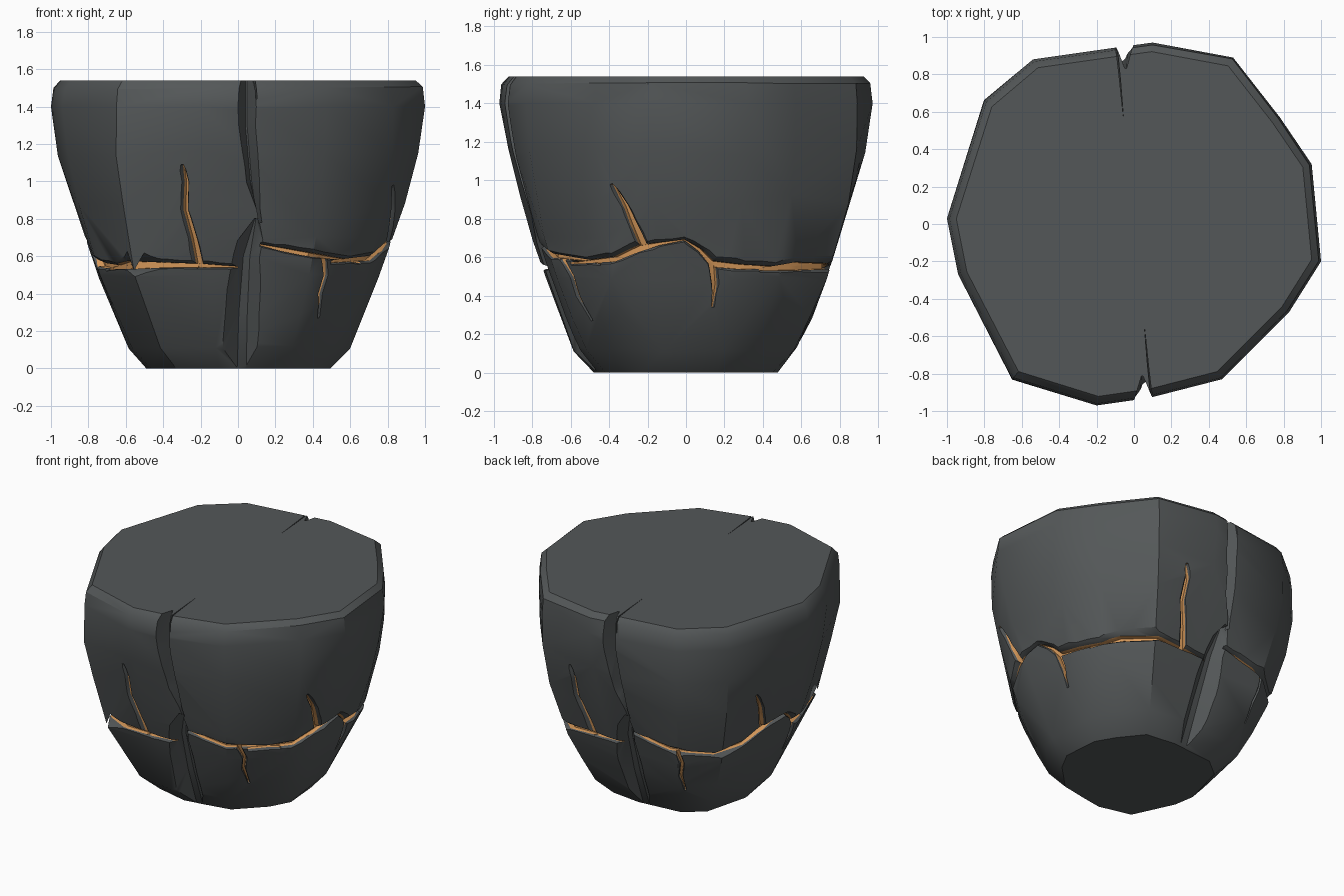
import bpy, bmesh, math, random
from mathutils import Vector, Matrix
from mathutils.bvhtree import BVHTree

if "Cube" in bpy.data.objects:
    bpy.data.objects.remove(bpy.data.objects["Cube"])

random.seed(4)


def material(name, rgb):
    m = bpy.data.materials.new(name)
    m.diffuse_color = (*rgb, 1)
    m.use_nodes = True
    m.node_tree.nodes["Principled BSDF"].inputs["Base Color"].default_value = m.diffuse_color
    return m


MATS = [material("dark stone", (0.088, 0.096, 0.098)),
        material("glowing orange", (0.66, 0.31, 0.10))]


def make_object(name, bm, mat_index=0):
    bmesh.ops.recalc_face_normals(bm, faces=bm.faces)
    me = bpy.data.meshes.new(name)
    bm.to_mesh(me)
    for m in MATS:
        me.materials.append(m)
    for p in me.polygons:
        p.material_index = mat_index
    ob = bpy.data.objects.new(name, me)
    bpy.context.collection.objects.link(ob)
    return ob


# Boulder: convex hull of irregular rings that widen upward
OUTLINE = [(-1, .03), (-.8, .66), (-.54, .88), (-.12, .94), (.1, .97), (.53, .89),
           (.78, .57), (.95, .32), (1, -.2), (.83, -.47), (.47, -.83),
           (.08, -.93), (-.2, -.97), (-.65, -.83), (-.94, -.27)]
# height, scale, swelling of the diagonal corners, jitter
RINGS = [(0, .49, .04, 0), (.12, .585, .10, .008), (.30, .66, .14, .012), (.50, .745, .14, .010),
         (.70, .805, .13, .008), (.90, .87, .10, .012), (1.15, .955, .045, .010),
         (1.40, 1.0, 0, 0), (1.50, .988, 0, .004), (1.54, .95, 0, 0)]
bm = bmesh.new()
for z, s, swell, j in RINGS:
    for x, y in OUTLINE:
        k = (s + random.uniform(-j, j)) * (1 + swell * math.sin(2 * math.atan2(y, x)) ** 2)
        bm.verts.new((x * k, y * k, min(z + random.uniform(-j, j) * 2, 1.54)))
bmesh.ops.convex_hull(bm, input=bm.verts)
bmesh.ops.delete(bm, geom=[v for v in bm.verts if not v.link_faces], context='VERTS')
tree = BVHTree.FromBMesh(bm)
rock = make_object("cracked_boulder", bm)
bm.free()


def groove(side, path, depth, floor, mat):
    """Cut a channel along (u, z, half width) points seen from one side;
    floor is the floor width as a share of the mouth width."""
    rot = Matrix.Rotation(math.radians(side), 3, 'Z')
    look = rot @ Vector((0, 1, 0))
    frames = []
    for u, z, w in path:
        hit = tree.ray_cast(rot @ Vector((u, -3, min(max(z, .03), 1.48))), look)[0]
        if hit is None:
            continue
        hit.z = z
        frames.append((hit, Vector((hit.x, hit.y, 0)).normalized(), w))
    b = bmesh.new()
    loops = []
    n = len(frames)
    for i, (p, out, w) in enumerate(frames):
        d = frames[min(i + 1, n - 1)][0] - frames[max(i - 1, 0)][0]
        perp = d.cross(out).normalized()
        mouth = w + w * (1 - floor) * .05 / depth
        a, c = p + out * .05, p - out * depth
        loops.append([b.verts.new(q) for q in (a + perp * mouth, a - perp * mouth,
                                               c - perp * w * floor, c + perp * w * floor)])
    for l0, l1 in zip(loops, loops[1:]):
        for k in range(4):
            b.faces.new((l0[k], l0[(k + 1) % 4], l1[(k + 1) % 4], l1[k]))
    b.faces.new(loops[0])
    b.faces.new(loops[-1][::-1])
    bmesh.ops.triangulate(b, faces=b.faces)
    cutter = make_object("groove_cutter", b, mat)
    b.free()
    cutter.hide_render = True
    mod = rock.modifiers.new("cut", 'BOOLEAN')
    mod.operation = 'DIFFERENCE'
    mod.solver = 'MANIFOLD'
    mod.object = cutter
    bpy.context.view_layer.objects.active = rock
    bpy.ops.object.modifier_apply(modifier=mod.name)
    bpy.data.objects.remove(cutter)


# Crack paths, (u, z, half width)
FRONT_LEFT = [(-.71, .535, .006), (-.6, .553, .023), (-.42, .553, .016), (-.2, .55, .011), (.0, .542, .004)]
FRONT_RIGHT = [(.12, .662, .004), (.25, .635, .011), (.4, .608, .012), (.52, .592, .007), (.66, .57, .006)]
FRONT_UP = [(-.205, .54, .020), (-.24, .7, .016), (-.285, .85, .013), (-.28, 1.0, .012), (-.3, 1.09, .003)]
FRONT_DOWN = [(.46, .60, .014), (.47, .5, .010), (.44, .4, .009), (.43, .27, .003)]
SIDE_MAIN = [(-.6, .57, .006), (-.38, .59, .014), (-.25, .645, .018), (-.14, .67, .008), (-.01, .69, .003),
             (.07, .64, .009), (.14, .565, .018), (.3, .55, .014), (.5, .545, .006), (.62, .545, .012)]
SIDE_UP = [(-.22, .65, .021), (-.28, .78, .018), (-.32, .87, .013), (-.39, .98, .003)]
SIDE_DOWN = [(.135, .575, .018), (.15, .46, .013), (.14, .34, .003)]
MAIN = [(0, FRONT_LEFT), (0, FRONT_RIGHT), (90, SIDE_MAIN)]
BRANCH = [(0, FRONT_UP), (0, FRONT_DOWN), (90, SIDE_UP), (90, SIDE_DOWN)]

# The back and left repeat the front and right, turned half way round
for turn in (0, 180):
    # Deep stone cleft in the upper half, soft valley in the lower half
    groove(turn, [(.05, 1.7, .04), (.05, 1.3, .045), (.08, 1.0, .035), (.12, .78, .008)], .11, .1, 0)
    groove(turn, [(.10, .80, .012), (.05, .6, .07), (.03, .3, .09), (.02, -.1, .10)], .06, .25, 0)
    groove(turn, [(.10, 1.44, .003), (.085, 1.65, .005)], .36, .1, 0)
    # Worn stone lips along the cracks
    for side, path in MAIN:
        groove(side + turn, [(u, z, w * 1.05 + .01) for u, z, w in path], .03, .25, 0)
    for side, path in BRANCH:
        groove(side + turn, [(u, z, w * 1.2 + .004) for u, z, w in path], .03, .25, 0)
    # Glowing cracks
    for side, path in MAIN + BRANCH:
        groove(side + turn, path, .05, .85, 1)

bpy.ops.object.select_all(action='DESELECT')
rock.select_set(True)
bpy.context.view_layer.objects.active = rock
bpy.ops.object.shade_smooth_by_angle(angle=math.radians(33))
